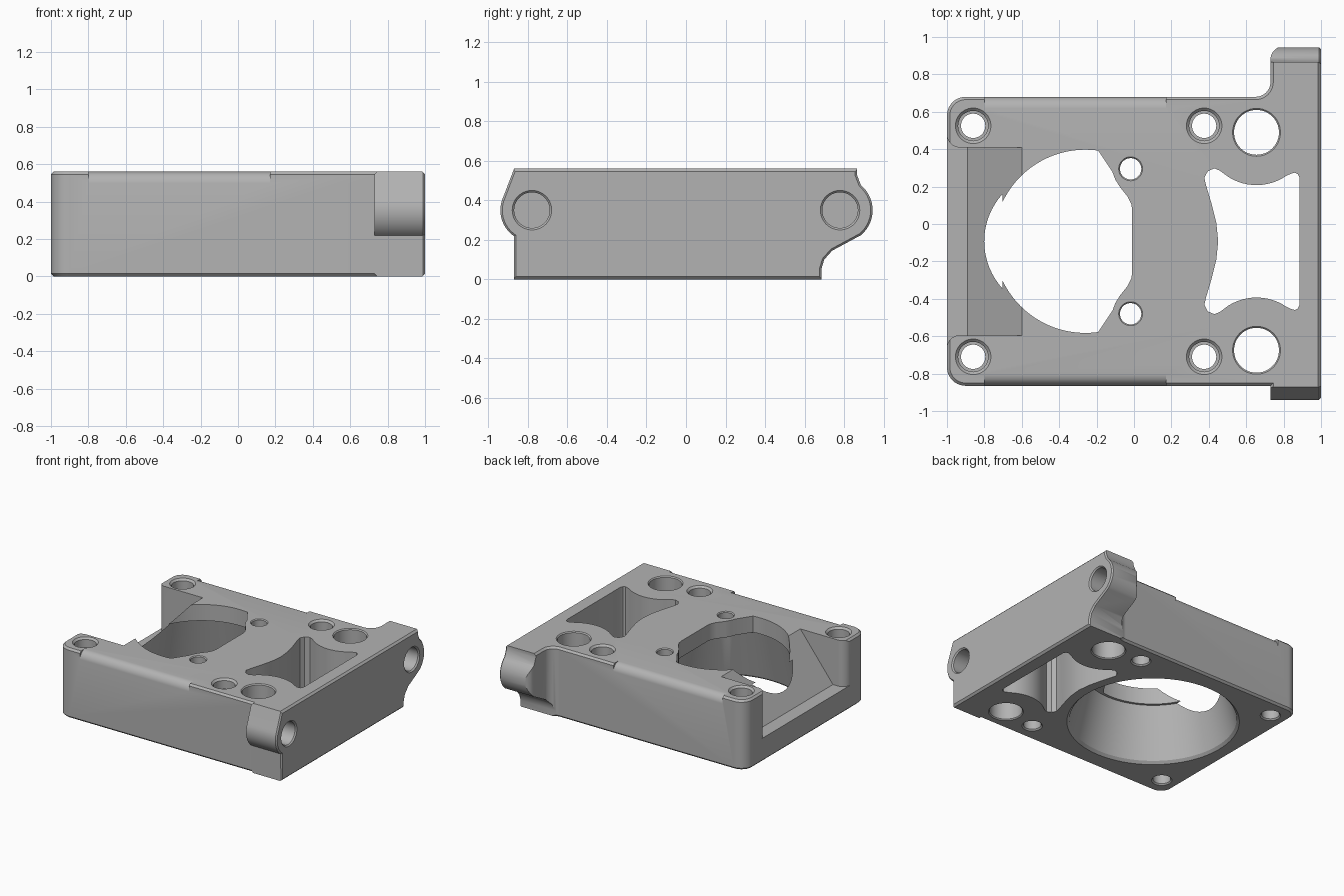
import bpy, bmesh
from math import cos, sin, radians, pi
from mathutils import Vector

if "Cube" in bpy.data.objects:
    bpy.data.objects.remove(bpy.data.objects["Cube"], do_unlink=True)

YC = -0.0925   # mid-line of the block
TOP = 0.56

metal = bpy.data.materials.new("plain grey")
metal.use_nodes = True
GREY = (0.45, 0.45, 0.45, 1)
metal.diffuse_color = GREY
metal.node_tree.nodes["Principled BSDF"].inputs["Base Color"].default_value = GREY


def arc(cx, cy, r, a0, a1, n=10):
    angles = [radians(a0 + (a1 - a0) * i / n) for i in range(n + 1)]
    return [(cx + r * cos(a), cy + r * sin(a)) for a in angles]


def finish(name, bm):
    bmesh.ops.recalc_face_normals(bm, faces=bm.faces)
    mesh = bpy.data.meshes.new(name)
    bm.to_mesh(mesh)
    bm.free()
    mesh.materials.append(metal)
    obj = bpy.data.objects.new(name, mesh)
    bpy.context.collection.objects.link(obj)
    return obj


def prism(name, pts, a, b, axis="z", chamfer=0):
    """Extrude a closed outline along an axis, with optional chamfered ends."""
    place = {"x": lambda u, v, w: (w, u, v),
             "y": lambda u, v, w: (u, w, v),
             "z": lambda u, v, w: (u, v, w)}[axis]
    bm = bmesh.new()
    low = [bm.verts.new(place(u, v, a)) for u, v in pts]
    high = [bm.verts.new(place(u, v, b)) for u, v in pts]
    caps = [bm.faces.new(low), bm.faces.new(high)]
    n = len(pts)
    for i in range(n):
        j = (i + 1) % n
        bm.faces.new((low[i], low[j], high[j], high[i]))
    bmesh.ops.recalc_face_normals(bm, faces=bm.faces)
    if chamfer:
        edges = [e for f in caps for e in f.edges]
        bmesh.ops.bevel(bm, geom=edges, offset=chamfer, segments=1,
                        affect="EDGES", clamp_overlap=False)
    return finish(name, bm)


def lathe(name, rings, center, axis="z", n=48):
    """Stack of (radius, position) rings around an axis."""
    bm = bmesh.new()
    loops = []
    for r, w in rings:
        loop = []
        for i in range(n):
            a = 2 * pi * i / n
            u, v = center[0] + r * cos(a), center[1] + r * sin(a)
            loop.append(bm.verts.new((u, v, w) if axis == "z" else (w, u, v)))
        loops.append(loop)
    bm.faces.new(loops[0])
    bm.faces.new(loops[-1])
    for p, q in zip(loops, loops[1:]):
        for i in range(n):
            j = (i + 1) % n
            bm.faces.new((p[i], p[j], q[j], q[i]))
    return finish(name, bm)


def combine(target, tool, operation="DIFFERENCE"):
    mod = target.modifiers.new("cut", "BOOLEAN")
    mod.operation, mod.solver, mod.object = operation, "EXACT", tool
    bpy.context.view_layer.objects.active = target
    bpy.ops.object.modifier_apply(modifier=mod.name)
    bpy.data.objects.remove(tool, do_unlink=True)


def flip(pts):
    return [(x, 2 * YC - y) for x, y in pts]


# Block: plan outline intersected with the side profile that shapes the lugs
outline = [(1, -0.95), (1, 0.95)] + arc(0.80, 0.88, 0.07, 90, 180)
outline += arc(0.65, 0.76, 0.08, 0, -90)
outline += arc(-0.9, 0.58, 0.1, 90, 180) + arc(-0.9, -0.765, 0.1, 180, 270)
outline += [(0.73, -0.865), (0.73, -0.95)]
block = prism("mounting_block", outline, 0, TOP, chamfer=0.015)

profile = [(-0.87, -0.05), (0.685, -0.05), (0.685, 0.05), (0.70, 0.10), (0.74, 0.145)]
profile += arc(0.78, 0.35, 0.165, -50, 50, 14)
profile += [(0.865, 0.53), (0.865, 0.6), (-0.855, 0.6)]
profile += arc(-0.78, 0.35, 0.16, 155, 235, 12)
combine(block, prism("side_profile", profile, -1.1, 1.005, "x", 0.015), "INTERSECT")

# Rounded long top edges
edge = [(0.72, 0.49), (0.682, 0.49), (0.676, 0.517), (0.663, 0.54), (0.643, 0.554),
        (0.615, 0.561), (0.615, 0.6), (0.72, 0.6)]
for pts in (edge, [(2 * YC - y, z) for y, z in edge]):
    combine(block, prism("edge_round", pts, -0.80, 0.17, "x"))

# Ramped notch between the two end posts, with rounded post corners
ramp = [(-1.1, 0.19), (-0.89, 0.19), (-0.6, TOP), (-0.569, 0.6), (-1.1, 0.6)]
combine(block, prism("ramp_notch", ramp, 2 * YC - 0.41, 0.41, "y"))
corner = [(-1.02, 0.39)] + [(-1.02, 0.48)] + arc(-0.93, 0.48, 0.071, 180, 270, 8) + [(-0.93, 0.39)]
for pts in (corner, flip(corner)):
    combine(block, prism("post_corner", pts, 0.19, 0.6))

# Tapered main bore, closed above by a ledge with a shaped opening
center = (-0.26, YC)
combine(block, lathe("main_bore", [(0.65, -0.02), (0.61, 0.02), (0.51, 0.43)], center, n=96))
half = [(-0.01, 0.17), (-0.015, 0.2), (-0.035, 0.24), (-0.075, 0.29),
        (-0.1, 0.33), (-0.115, 0.37)]
opening = [(x, YC + d) for x, d in half]
opening += arc(*center, 0.49, 82, 278, 48)
opening += [(x, YC - d) for x, d in reversed(half)]
combine(block, prism("bore_opening", opening, 0.40, 0.6))

# Window with four concave-sided lobes
half = [(0.885, 0.34), (0.875, 0.36), (0.86, 0.367), (0.84, 0.362)]
half += [(x, y - YC) for x, y in arc(0.655, 0.49, 0.282, -56, -122, 12)]
half += [(0.46, 0.377), (0.43, 0.39), (0.395, 0.375), (0.376, 0.34), (0.385, 0.3),
         (0.415, 0.2), (0.44, 0.1)]
window = [(x, YC + d) for x, d in half] + [(0.45, YC)]
window += [(x, YC - d) for x, d in reversed(half)]
combine(block, prism("lobed_window", window, -0.1, 0.7))


# Vertical holes, repeated on both sides of the mid-line
def through(r, flare):
    return [(r + flare, -0.01), (r + flare, 0), (r, flare), (r, TOP - flare),
            (r + flare, TOP), (r + flare, 0.6)]


bolt = [(0.075, -0.01), (0.075, 0), (0.065, 0.01), (0.065, 0.48), (0.08, 0.48),
        (0.08, 0.545), (0.095, TOP), (0.095, 0.6)]
holes = [(-0.86, 0.525, bolt), (0.375, 0.525, bolt),
         (0.655, 0.49, through(0.12, 0.008)), (-0.018, 0.295, through(0.057, 0.007))]
for x, y, rings in holes:
    for side_y in (y, 2 * YC - y):
        combine(block, lathe("hole", rings, (x, side_y)))

# Blind holes in the lugs
for y in (-0.78, 0.78):
    rings = [(0.09, 0.79), (0.09, 0.99), (0.1, 1.0), (0.1, 1.05)]
    combine(block, lathe("lug_hole", rings, (y, 0.35), "x"))

# One flat colour, smooth curves with sharp edges kept
block.data.materials.clear()
block.data.materials.append(metal)
for f in block.data.polygons:
    f.material_index = 0
bpy.ops.object.select_all(action="DESELECT")
block.select_set(True)
bpy.context.view_layer.objects.active = block
bpy.ops.object.shade_smooth_by_angle(angle=radians(30))
